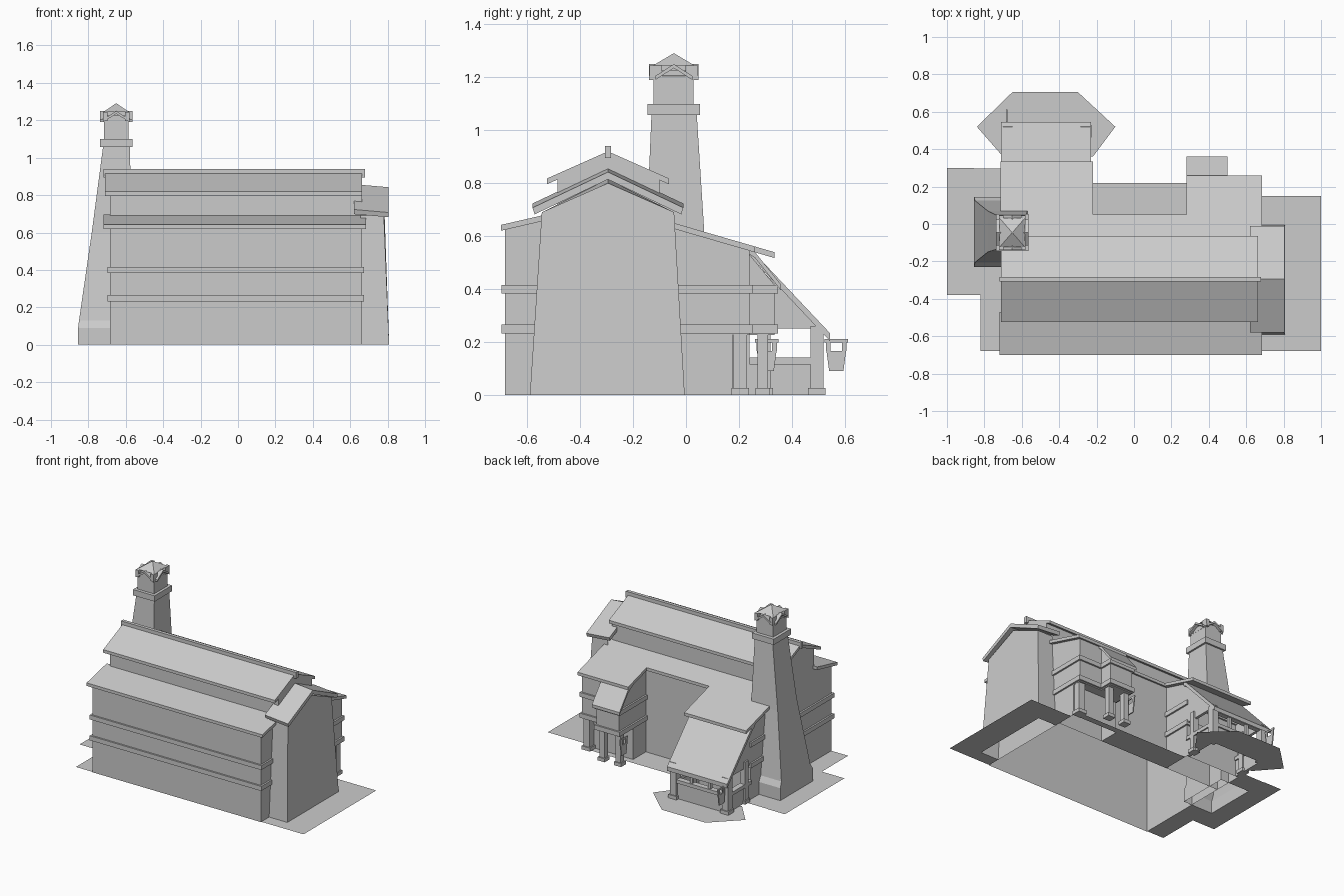
import bpy, bmesh

cube = bpy.data.objects.get("Cube")
if cube:
    bpy.data.objects.remove(cube, do_unlink=True)

clay = bpy.data.materials.new("light_grey")
clay.use_nodes = True
grey = (0.6, 0.6, 0.6, 1)
clay.diffuse_color = grey
clay.node_tree.nodes["Principled BSDF"].inputs["Base Color"].default_value = grey


def finish(name, bm):
    bmesh.ops.recalc_face_normals(bm, faces=bm.faces)
    mesh = bpy.data.meshes.new(name)
    bm.to_mesh(mesh)
    bm.free()
    mesh.materials.append(clay)
    ob = bpy.data.objects.new(name, mesh)
    bpy.context.collection.objects.link(ob)
    return ob


def loft(name, rings, bottom=True, top=True):
    """Skin a stack of equal-length rings of points."""
    bm = bmesh.new()
    vs = [[bm.verts.new(p) for p in r] for r in rings]
    n = len(vs[0])
    for a, b in zip(vs, vs[1:]):
        for i in range(n):
            j = (i + 1) % n
            bm.faces.new((a[i], a[j], b[j], b[i]))
    if bottom:
        bm.faces.new(vs[0])
    if top:
        bm.faces.new(vs[-1])
    return finish(name, bm)


def rect(x0, x1, y0, y1, z):
    return [(x0, y0, z), (x1, y0, z), (x1, y1, z), (x0, y1, z)]


def box(name, x0, x1, y0, y1, z0, z1, bottom=True):
    return loft(name, [rect(x0, x1, y0, y1, z0), rect(x0, x1, y0, y1, z1)], bottom)


def prism(name, x0, x1, profile, hollow=False):
    """Extrude a (y, z) profile along x; hollow leaves the ground side open."""
    bm = bmesh.new()
    a, b = ([bm.verts.new((x, y, z)) for y, z in profile] for x in (x0, x1))
    bm.faces.new(a)
    bm.faces.new(b)
    n = len(profile)
    for i in range(n):
        j = (i + 1) % n
        if not (hollow and profile[i][1] == 0 and profile[j][1] == 0):
            bm.faces.new((a[i], a[j], b[j], b[i]))
    return finish(name, bm)


def slab(name, x0, x1, line, t=0.022):
    return prism(name, x0, x1, line + [(y, z - t) for y, z in reversed(line)])


def back_z(y):
    return 0.636 - 0.29 * y


BANDS = ((0.232, 0.265), (0.383, 0.415))


def bands(name, x0, x1, y0, y1, front=False, back=False, t=0.012):
    for z0, z1 in BANDS:
        box(name + "_left_band", x0 - t, x0, y0, y1, z0, z1)
        box(name + "_right_band", x1, x1 + t, y0, y1, z0, z1)
        if front:
            box(name + "_front_band", x0 - t, x1 + t, y0 - t, y0, z0, z1)
        if back:
            box(name + "_back_band", x0 - t, x1 + t, y1, y1 + t, z0, z1)


# Main hall with raised clerestory
L, R = -0.685, 0.662
prism("main_walls", L, R, [
    (-0.685, 0), (-0.685, 0.625), (-0.485, 0.67), (-0.485, 0.815), (-0.295, 0.9),
    (-0.1, 0.815), (-0.1, 0.645), (0.03, 0.61), (0.03, 0)], hollow=True)
bands("main", L, R, -0.685, 0.03, front=True)
slab("upper_roof", -0.71, 0.662, [(-0.525, 0.818), (-0.295, 0.92), (-0.065, 0.818)])
box("ridge_beam", -0.72, 0.68, -0.307, -0.283, 0.895, 0.94)
slab("front_roof", -0.72, 0.685, [(-0.7, 0.642), (-0.47, 0.695)])
slab("back_roof", -0.72, 0.685, [(-0.11, back_z(-0.11)), (0.05, back_z(0.05))])

# Back right wing with overhanging upper floor and bay
slab("wing_roof", 0.28, 0.685, [(0.05, back_z(0.05)), (0.26, back_z(0.26))])
prism("wing_upper_wall", 0.3, R, [
    (0.03, 0.225), (0.03, 0.61), (0.24, 0.55), (0.24, 0.225)])
prism("wing_lower_wall", 0.3, R, [(0.03, 0), (0.03, 0.24), (0.175, 0.24), (0.175, 0)],
      hollow=True)
bands("wing", 0.3, R, 0.03, 0.24, back=True)
prism("bay_wall", 0.3, 0.48, [
    (0.2, 0.225), (0.2, 0.55), (0.24, 0.53), (0.335, 0.415), (0.335, 0.225)])
bands("bay", 0.3, 0.48, 0.24, 0.335, back=True)
slab("bay_roof", 0.28, 0.5, [(0.2, back_z(0.2)), (0.26, 0.54), (0.36, 0.415)])


def post(name, x, y, h, w=0.025):
    box(name, x - w, x + w, y - w, y + w, 0, h)
    b = w + 0.008
    box(name + "_base", x - b, x + b, y - b, y + b, 0, 0.025)


post("wing_outer_post", 0.635, 0.205, 0.23)
post("bay_right_post", 0.325, 0.29, 0.23, 0.02)
post("bay_left_post", 0.455, 0.29, 0.23, 0.02)

# Back left wing with porch
PL, PR = L, -0.25
prism("porch_wing_wall", PL, PR, [
    (0.03, 0), (0.03, 0.61), (0.24, 0.55), (0.24, 0)], hollow=True)
bands("porch_wing", PL, PR, 0.03, 0.24, back=True)
slab("porch_wing_roof", -0.715, -0.22, [(0.05, back_z(0.05)), (0.335, back_z(0.335))])
slab("porch_roof", -0.71, -0.23, [(0.23, 0.555), (0.25, 0.545), (0.545, 0.232)], 0.03)
for side, x in (("left", PR), ("right", PL + 0.02)):
    prism(f"porch_{side}_gable", x - 0.02, x, [
        (0.24, 0.25), (0.24, 0.52), (0.505, 0.25)])
    box(f"porch_{side}_panel", x - 0.02, x, 0.24, 0.49, 0, 0.115)
    box(f"porch_{side}_rail", x - 0.03, x + 0.01, 0.24, 0.49, 0.115, 0.14)
    post(f"porch_{side}_post", x - 0.01, 0.495, 0.26)
    post(f"porch_{side}_inner_post", x - 0.01, 0.3, 0.3, 0.02)
box("porch_beam", PL, PR, 0.475, 0.51, 0.225, 0.26)
box("porch_front_panel", PL, PR, 0.485, 0.505, 0, 0.115)
box("porch_front_rail", PL, PR, 0.475, 0.515, 0.115, 0.14)
for i in (1, 2):
    x = PL + (PR - PL) * i / 3
    box("porch_front_stud", x - 0.01, x + 0.01, 0.485, 0.505, 0.14, 0.23)


# Flat hanging signs
def sign(name, x, y):
    x0, x1 = x - 0.004, x + 0.004
    prism(name + "_board", x0, x1, [
        (y - 0.027, 0.09), (y + 0.027, 0.09), (y + 0.037, 0.165), (y - 0.037, 0.165)])
    box(name + "_bar", x0, x1, y - 0.044, y + 0.044, 0.198, 0.21)
    for s in (-1, 1):
        c = y + s * 0.03
        box(name + "_strap", x0, x1, c - 0.009, c + 0.009, 0.165, 0.2)


sign("porch_sign", -0.68, 0.568)
sign("bay_sign", 0.285, 0.305)


# Tapered gable annex on the left end
def annex_ring(x, y0, y1, eave, peak, foot):
    return [(foot, -0.59, 0), (x, y0, eave), (x, -0.295, peak), (x, y1, eave),
            (foot, -0.005, 0)]


loft("annex_walls", [annex_ring(0.655, -0.545, -0.045, 0.69, 0.815, 0.655),
                     annex_ring(0.78, -0.545, -0.045, 0.69, 0.8, 0.808)], bottom=False)
bpy.data.objects["annex_walls"].data.update()
bm = bmesh.new()
bm.from_mesh(bpy.data.objects["annex_walls"].data)
floor = [f for f in bm.faces if all(v.co.z < 0.01 for v in f.verts)]
bmesh.ops.delete(bm, geom=floor, context="FACES_ONLY")
bm.to_mesh(bpy.data.objects["annex_walls"].data)
bm.free()
loft("annex_roof", [[(x, y, z + dz) for y, z in (
    (-0.58, 0.715), (-0.295, 0.85), (-0.01, 0.715), (-0.018, 0.69),
    (-0.295, 0.822), (-0.572, 0.69))] for x, dz in ((0.62, 0.008), (0.805, -0.008))])

# Chimney
loft("chimney_stack", [
    rect(-0.855, -0.62, -0.23, 0.145, 0), rect(-0.855, -0.62, -0.23, 0.145, 0.09),
    rect(-0.85, -0.62, -0.205, 0.125, 0.13), rect(-0.782, -0.57, -0.15, 0.07, 0.6),
    rect(-0.72, -0.578, -0.13, 0.04, 1.07)], bottom=False)
box("chimney_collar", -0.738, -0.565, -0.145, 0.053, 1.058, 1.1)
box("chimney_neck", -0.717, -0.585, -0.122, 0.028, 1.1, 1.225)
CX, CY = -0.651, -0.046
chevron = [(-0.07, 1.205), (0, 1.25), (0.07, 1.205), (0.07, 1.19), (0, 1.235), (-0.07, 1.19)]
loft("chimney_side_gables", [[(CX + s * 0.088, CY + u, z) for u, z in chevron] for s in (-1, 1)])
loft("chimney_front_gables", [[(CX + u, CY + s * 0.093, z) for u, z in chevron] for s in (-1, 1)])
for sx in (-1, 1):
    for sy in (-1, 1):
        cx, cy = CX + sx * 0.06, CY + sy * 0.068
        box("chimney_cap_corner", cx - 0.012, cx + 0.012, cy - 0.024, cy + 0.024, 1.195, 1.245)
loft("chimney_cap", [rect(CX - 0.068, CX + 0.068, CY - 0.078, CY + 0.078, 1.245),
                     rect(CX - 0.002, CX + 0.002, CY - 0.002, CY + 0.002, 1.29)])

# Paved apron around the building
paving = [rect(*p, 0) for p in (
    (0.808, 1, -0.68, 0.15), (R, 0.808, -0.68, -0.59), (R, 0.808, -0.005, 0.15),
    (-1, -0.855, -0.38, 0.3), (-0.855, L, -0.38, -0.23), (-0.855, L, 0.145, 0.297),
    (-0.82, L, -0.68, -0.38), (PR, 0.3, 0.03, 0.22), (0.3, R, 0.175, 0.22))]
paving.append([(-0.7, 0.36, 0), (-0.84, 0.52, 0), (-0.65, 0.705, 0), (-0.3, 0.705, 0),
               (-0.1, 0.52, 0), (-0.22, 0.36, 0), (PR, 0.36, 0), (PR, 0.505, 0),
               (L, 0.505, 0), (L, 0.36, 0)])
bm = bmesh.new()
for pts in paving:
    bm.faces.new([bm.verts.new(p) for p in pts])
for f in bm.faces:
    f.normal_update()
    if f.normal.z < 0:
        f.normal_flip()
mesh_ob = finish("paving", bm)
